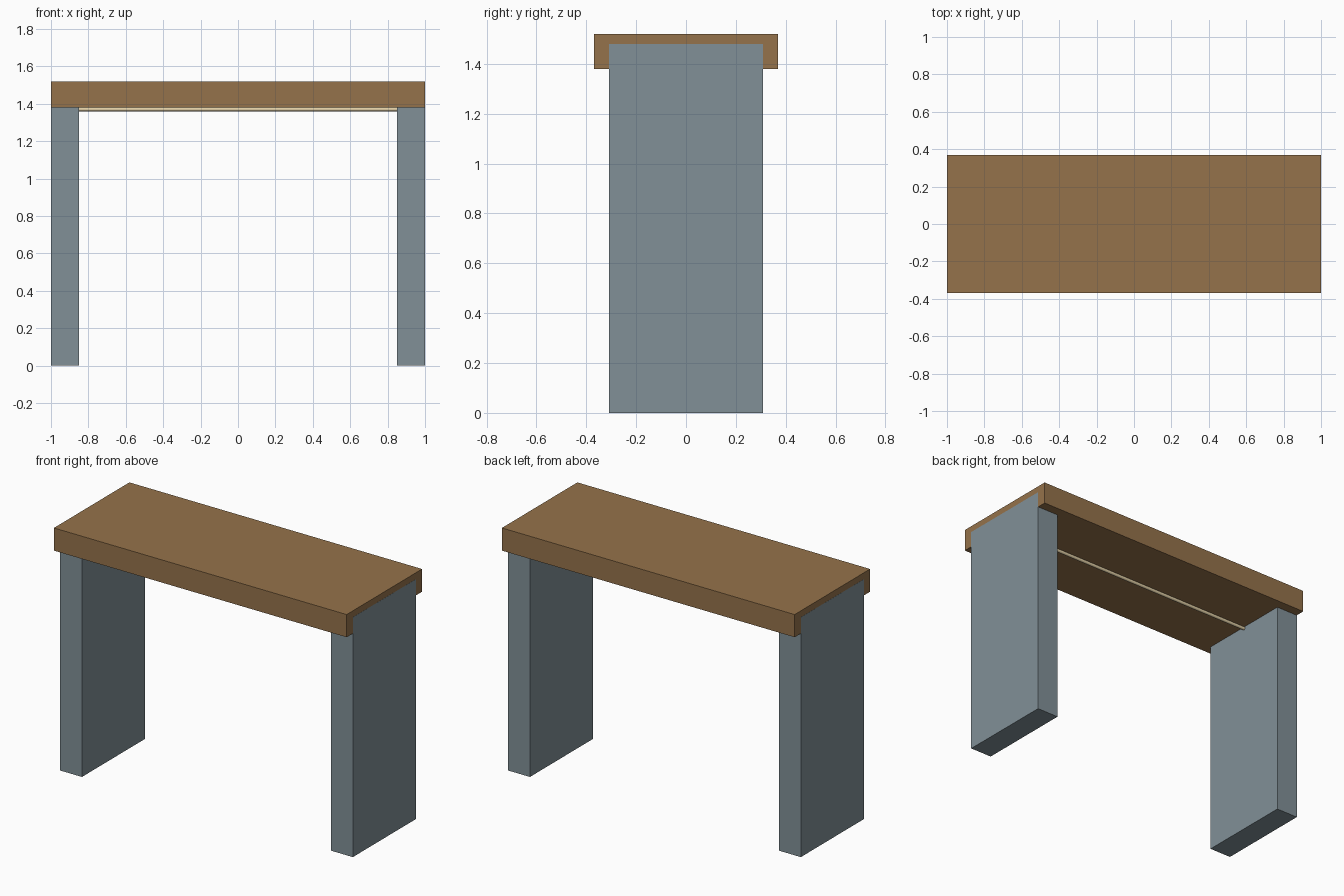
import bpy
from math import pi

if "Cube" in bpy.data.objects:
    bpy.data.objects.remove(bpy.data.objects["Cube"])


def material(name, color):
    mat = bpy.data.materials.new(name)
    mat.diffuse_color = (*color, 1)
    mat.use_nodes = True
    mat.node_tree.nodes["Principled BSDF"].inputs["Base Color"].default_value = mat.diffuse_color
    return mat


def box(name, center, size, mat):
    bpy.ops.mesh.primitive_cube_add(size=1, location=center)
    ob = bpy.context.object
    ob.name = name
    ob.scale = size
    bpy.ops.object.transform_apply(location=False, rotation=False, scale=True)
    ob.data.materials.append(mat)
    return ob


wood = material("wood", (0.30, 0.17, 0.07))
metal = material("blue_grey", (0.22, 0.28, 0.31))
tan = material("pale_tan", (0.75, 0.62, 0.38))

# Table top slab
box("table_top", (0, 0, 1.45), (1.999, 0.736, 0.14), wood)

# Slab legs, let into the ends of the top
for side, name in ((-1, "left_leg"), (1, "right_leg")):
    box(name, (side * 0.925, 0, 0.74), (0.15, 0.616, 1.48), metal)

# Thin rod running between the legs under the top
bpy.ops.mesh.primitive_cylinder_add(vertices=16, radius=0.01, depth=1.72,
                                    location=(0, 0, 1.37), rotation=(0, pi / 2, 0))
rod = bpy.context.object
rod.name = "under_top_rod"
rod.data.materials.append(tan)
bpy.ops.object.shade_smooth_by_angle()
